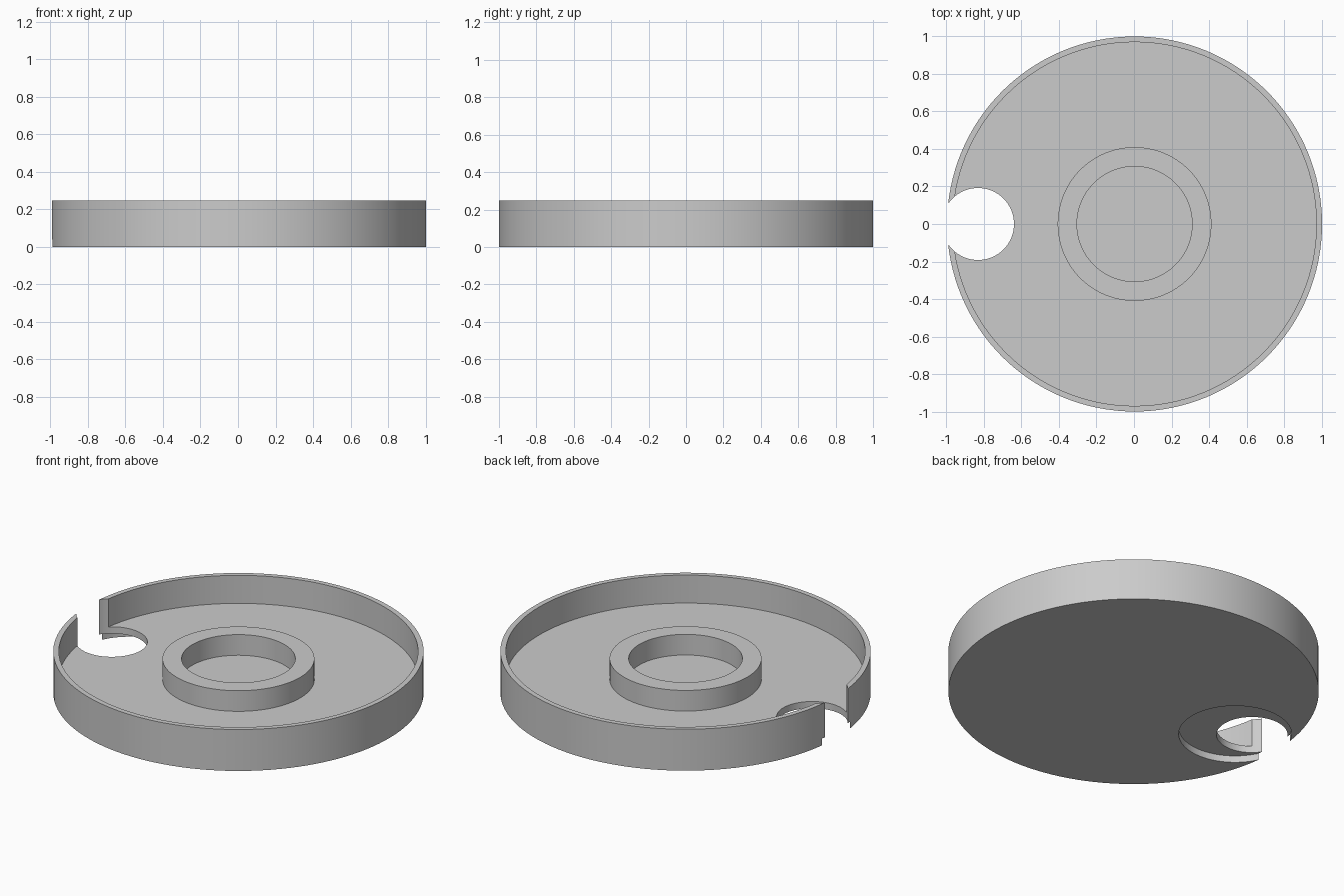
import bpy
import bmesh
import math

if "Cube" in bpy.data.objects:
    bpy.data.objects.remove(bpy.data.objects["Cube"], do_unlink=True)

SEGMENTS = 128
HEIGHT, FLOOR, HUB_TOP = 0.247, 0.08, 0.203
CENTRE_X = 0.003  # the notch trims the -x side, so the disc sits slightly off centre

grey = bpy.data.materials.new("plain grey")
grey.use_nodes = True
grey.diffuse_color = (0.6, 0.6, 0.6, 1)
grey.node_tree.nodes["Principled BSDF"].inputs["Base Color"].default_value = (0.6, 0.6, 0.6, 1)


def lathe(name, profile, x=0.0):
    """Revolve an (r, z) profile, starting and ending on the axis, into a solid."""
    bm = bmesh.new()
    verts = [bm.verts.new((r, 0, z)) for r, z in profile]
    edges = [bm.edges.new(pair) for pair in zip(verts, verts[1:])]
    bmesh.ops.spin(bm, geom=verts + edges, cent=(0, 0, 0), axis=(0, 0, 1),
                   angle=math.tau, steps=SEGMENTS, use_duplicate=False)
    bmesh.ops.remove_doubles(bm, verts=bm.verts, dist=0.0001)
    bmesh.ops.recalc_face_normals(bm, faces=bm.faces)
    bmesh.ops.translate(bm, verts=bm.verts, vec=(x, 0, 0))
    mesh = bpy.data.meshes.new(name)
    bm.to_mesh(mesh)
    bm.free()
    mesh.materials.append(grey)
    obj = bpy.data.objects.new(name, mesh)
    bpy.context.collection.objects.link(obj)
    return obj


def cut_cylinder(target, name, x, radius, top):
    """Subtract an upright cylinder that reaches from below the base up to top."""
    cutter = lathe(name, [(0, -0.1), (radius, -0.1), (radius, top), (0, top)], x)
    cutter.hide_render = True
    mod = target.modifiers.new(name, "BOOLEAN")
    mod.operation = "DIFFERENCE"
    mod.solver = "EXACT"
    mod.object = cutter
    bpy.context.view_layer.objects.active = target
    bpy.ops.object.modifier_apply(modifier=mod.name)
    bpy.data.objects.remove(cutter, do_unlink=True)


# Round tray with thin rim and raised central hub ring
tray = lathe("round_tray", [
    (0, 0), (1, 0), (1, HEIGHT), (0.97, HEIGHT), (0.97, FLOOR),
    (0.41, FLOOR), (0.41, HUB_TOP), (0.307, HUB_TOP), (0.307, FLOOR), (0, FLOOR),
], CENTRE_X)

# Shallow recess under the floor, then the through notch in the rim
cut_cylinder(tray, "underside_recess", -0.713, 0.305, 0.04)
cut_cylinder(tray, "rim_notch", -0.832, 0.192, 0.4)

# Smooth walls with crisp edges
bpy.ops.object.select_all(action="DESELECT")
tray.select_set(True)
bpy.context.view_layer.objects.active = tray
bpy.ops.object.shade_smooth_by_angle(angle=math.radians(30))
